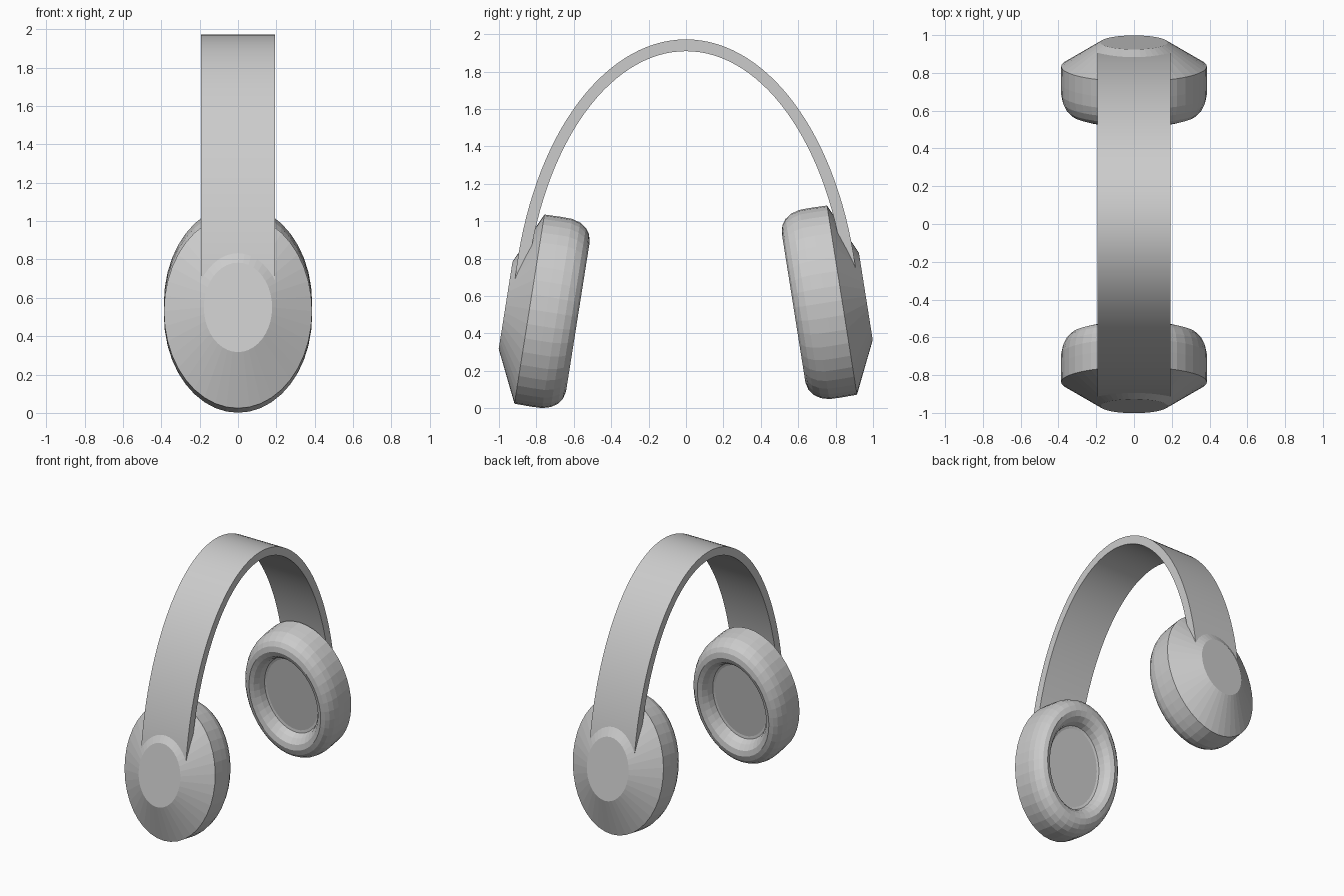
import bpy, bmesh
from math import sin, cos, pi, radians, asin
from mathutils import Matrix

if "Cube" in bpy.data.objects:
    bpy.data.objects.remove(bpy.data.objects["Cube"])

SEG = 40
RX, RZ = 0.386, 0.512      # ear cup half width and half height
TILT = radians(9)


def make_object(name, bm):
    bmesh.ops.recalc_face_normals(bm, faces=bm.faces)
    mesh = bpy.data.meshes.new(name)
    bm.to_mesh(mesh)
    bm.free()
    ob = bpy.data.objects.new(name, mesh)
    bpy.context.collection.objects.link(ob)
    return ob


def oval_lathe(name, profile, matrix):
    """Oval rings along +y (towards the head); profile = (depth, relative radius)."""
    bm = bmesh.new()
    rings = []
    for d, r in profile:
        rings.append([bm.verts.new((RX * r * cos(2 * pi * i / SEG), d,
                                    RZ * r * sin(2 * pi * i / SEG))) for i in range(SEG)])
    for a, b in zip(rings, rings[1:]):
        for i in range(SEG):
            j = (i + 1) % SEG
            bm.faces.new((a[i], a[j], b[j], b[i]))
    bm.faces.new(rings[0])
    bm.faces.new(rings[-1])
    ob = make_object(name, bm)
    ob.matrix_world = matrix
    return ob


# ear cups: conical shell with flat cap, rounded cushion, recessed speaker plate
cup_profile = [(-0.129, 0.461), (0, 1.0), (0.09, 1.003), (0.15, 1.0), (0.195, 0.975),
               (0.23, 0.93), (0.252, 0.87), (0.262, 0.79), (0.25, 0.71),
               (0.215, 0.645), (0.17, 0.61), (0.165, 0.57)]
for name, y, z, turn in (("front_ear_cup", -0.837, 0.530, 0),
                         ("back_ear_cup", 0.834, 0.578, pi)):
    place = (Matrix.Translation((0, y, z)) @ Matrix.Rotation(turn, 4, 'Z')
             @ Matrix.Rotation(-TILT, 4, 'X'))
    oval_lathe(name, cup_profile, place)

# headband: flat strip swept along an elliptical arch, ends buried in the cups
A, B, ZC, THICK, HALF_W = 0.93, 1.572, 0.40, 0.063, 0.193
N = 64
start = asin((0.62 - ZC) / B)
bm = bmesh.new()
sections = []
for i in range(N + 1):
    t = start + (pi - 2 * start) * i / N
    section = []
    for x, inset in ((-HALF_W, 0), (HALF_W, 0), (HALF_W, THICK), (-HALF_W, THICK)):
        section.append(bm.verts.new((x, -(A - inset) * cos(t), ZC + (B - inset) * sin(t))))
    sections.append(section)
for a, b in zip(sections, sections[1:]):
    for k in range(4):
        m = (k + 1) % 4
        bm.faces.new((a[k], a[m], b[m], b[k]))
bm.faces.new(sections[0])
bm.faces.new(sections[-1])
band = make_object("headband", bm)
bpy.context.view_layer.objects.active = band
band.select_set(True)
bpy.ops.object.shade_smooth_by_angle(angle=radians(30))
